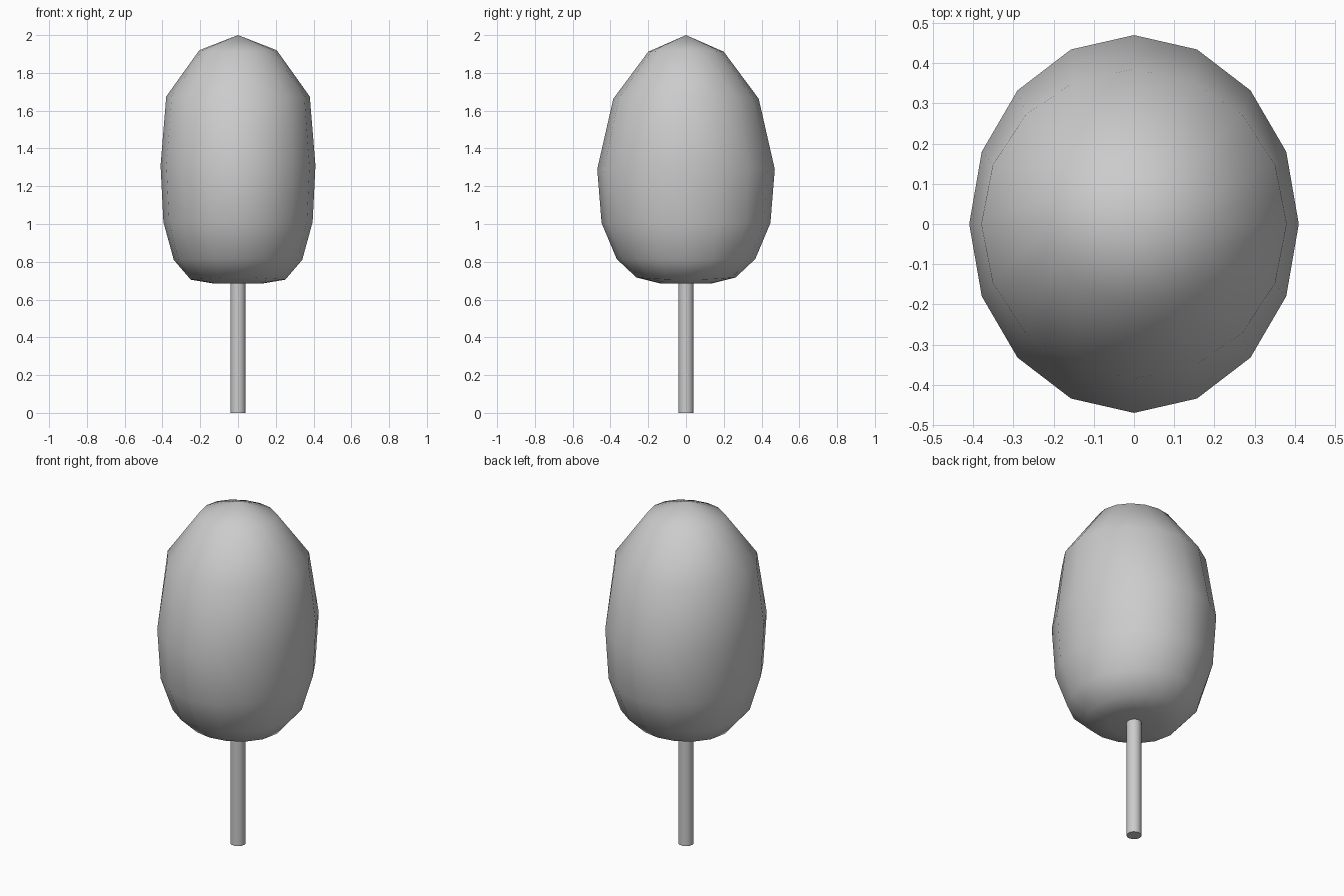
import bpy, bmesh
from math import cos, sin, pi

if "Cube" in bpy.data.objects:
    bpy.data.objects.remove(bpy.data.objects["Cube"])


def loft(name, rings, top, bottom, sides):
    """Closed stack of oval rings: (x radius, z at x side, y radius, z at y side)."""
    bm = bmesh.new()
    loops = []
    for rx, zx, ry, zy in rings:
        loop = []
        for i in range(sides):
            a = 2 * pi * i / sides
            z = zx * cos(a) ** 2 + zy * sin(a) ** 2
            loop.append(bm.verts.new((rx * cos(a), ry * sin(a), z)))
        loops.append(loop)
    tip = bm.verts.new((0, 0, top))
    base = bm.verts.new((0, 0, bottom))
    for i in range(sides):
        j = (i + 1) % sides
        bm.faces.new((tip, loops[0][i], loops[0][j]))
        bm.faces.new((base, loops[-1][j], loops[-1][i]))
        for up, low in zip(loops, loops[1:]):
            bm.faces.new((up[i], low[i], low[j], up[j]))
    bmesh.ops.recalc_face_normals(bm, faces=bm.faces)
    mesh = bpy.data.meshes.new(name)
    bm.to_mesh(mesh)
    bm.free()
    mesh.shade_smooth()
    obj = bpy.data.objects.new(name, mesh)
    bpy.context.collection.objects.link(obj)
    return obj


# Rounded oval crown, slightly dished underneath
loft("crown", [
    (0.205, 1.92, 0.20, 1.912),
    (0.38, 1.675, 0.385, 1.663),
    (0.41, 1.31, 0.47, 1.29),
    (0.395, 1.01, 0.447, 1.005),
    (0.34, 0.81, 0.367, 0.815),
    (0.25, 0.705, 0.263, 0.717),
    (0.13, 0.685, 0.14, 0.686),
], 2.0, 0.69, 16)

# Thin round trunk
bpy.ops.mesh.primitive_cylinder_add(vertices=16, radius=0.04, depth=0.7,
                                    location=(0, 0, 0.35))
bpy.context.object.name = "trunk"
bpy.ops.object.shade_smooth_by_angle()
